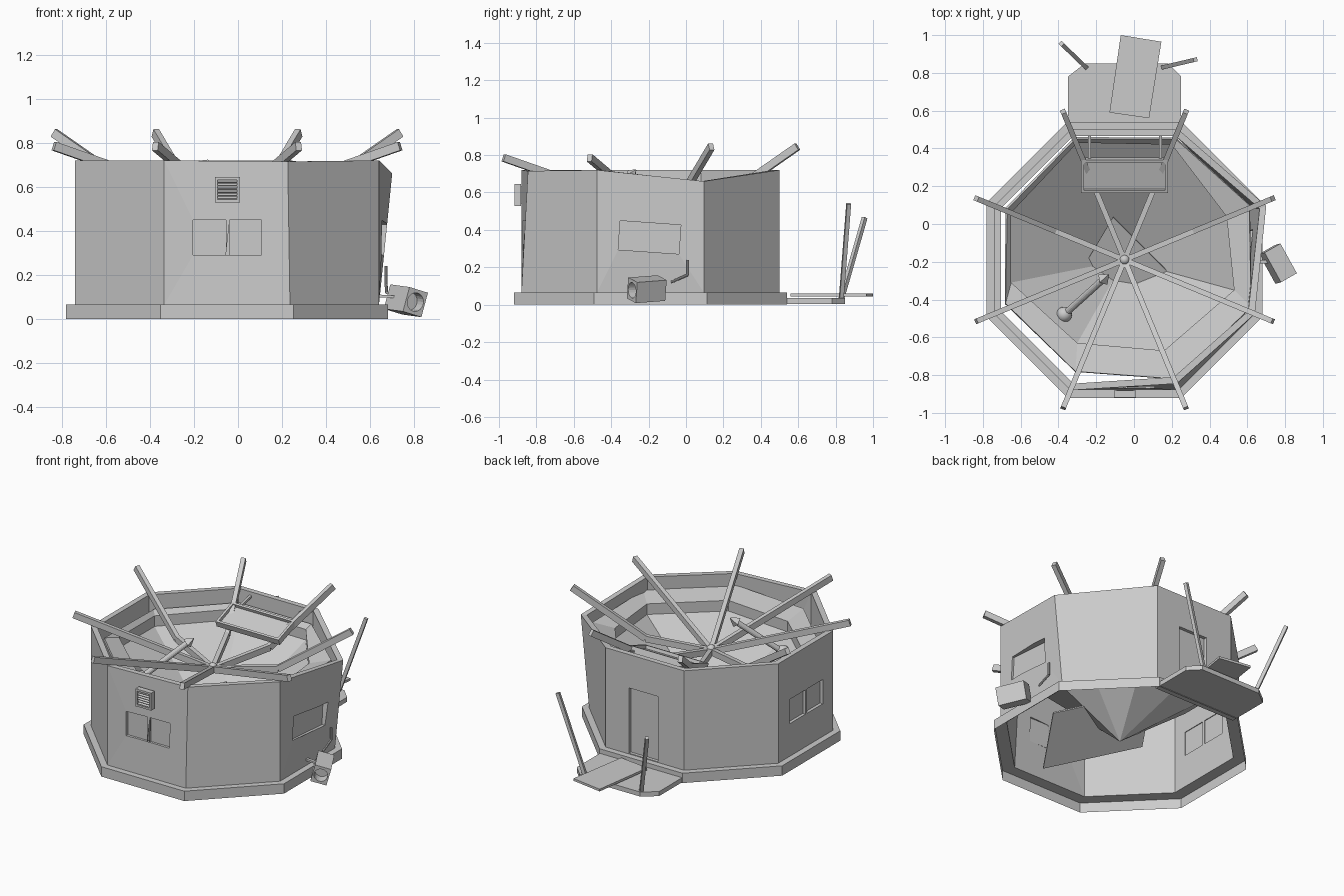
import bpy, bmesh
from math import radians, cos, sin, pi
from mathutils import Vector, Matrix, Euler

if "Cube" in bpy.data.objects:
    bpy.data.objects.remove(bpy.data.objects["Cube"])

CX, CY = -0.05, -0.19


def mesh_obj(name, verts, faces):
    me = bpy.data.meshes.new(name)
    bm = bmesh.new()
    vs = [bm.verts.new(v) for v in verts]
    for f in faces:
        bm.faces.new([vs[i] for i in f])
    bmesh.ops.recalc_face_normals(bm, faces=bm.faces)
    bm.to_mesh(me)
    bm.free()
    ob = bpy.data.objects.new(name, me)
    bpy.context.collection.objects.link(ob)
    return ob


def prism(name, poly, z0, z1):
    n = len(poly)
    v = [(x, y, z0) for x, y in poly] + [(x, y, z1) for x, y in poly]
    f = [range(n), range(n, 2 * n)]
    f += [(i, (i + 1) % n, (i + 1) % n + n, i + n) for i in range(n)]
    return mesh_obj(name, v, f)


def box(name, loc, dims, rot=(0, 0, 0)):
    ob = prism(name, [(-.5, -.5), (.5, -.5), (.5, .5), (-.5, .5)], -.5, .5)
    ob.data.transform(Matrix.Diagonal((*dims, 1)))
    ob.location = loc
    ob.rotation_euler = rot
    return ob


def beam(name, a, b, w, h):
    a, b = Vector(a), Vector(b)
    x = (b - a).normalized()
    y = Vector((0, 0, 1)).cross(x).normalized()
    rot = Matrix((x, y, x.cross(y))).transposed().to_euler()
    return box(name, (a + b) / 2, ((b - a).length, w, h), rot)


def rod(name, a, b, r1, r2, sides=12):
    a, b = Vector(a), Vector(b)
    bpy.ops.mesh.primitive_cone_add(vertices=sides, radius1=r1, radius2=r2, depth=(b - a).length,
                                    location=(a + b) / 2,
                                    rotation=(b - a).to_track_quat('Z', 'Y').to_euler())
    bpy.context.object.name = name
    return bpy.context.object


def ball(name, loc, r):
    bpy.ops.mesh.primitive_uv_sphere_add(segments=16, ring_count=8, radius=r, location=loc)
    bpy.context.object.name = name
    bpy.ops.object.shade_smooth_by_angle()


def cut(ob, cutter):
    m = ob.modifiers.new("cut", 'BOOLEAN')
    m.operation, m.solver, m.object = 'DIFFERENCE', 'EXACT', cutter
    bpy.context.view_layer.update()
    bpy.context.view_layer.objects.active = ob
    bpy.ops.object.modifier_apply(modifier=m.name)
    bpy.data.objects.remove(cutter)


def octagon(apothem, z):
    r = apothem / cos(pi / 8)
    return [Vector((CX + r * cos(pi / 8 + i * pi / 4), CY + r * sin(pi / 8 + i * pi / 4), z)) for i in range(8)]


def ring(name, ap_out, ap_in, z0, z1, shifts={}, sides=4):
    # sides=2 leaves the inside and underside open
    rows = [octagon(ap_out, z0), octagon(ap_out, z1), octagon(ap_in, z1), octagon(ap_in, z0)]
    for i, d in shifts.items():
        for row in rows[1:3]:
            row[i] += Vector(d)
    v = sum(rows[:max(3, sides)], [])
    f = []
    for r in range(sides):
        for i in range(8):
            j, s = (i + 1) % 8, (r + 1) % 4
            f.append((r * 8 + i, r * 8 + j, s * 8 + j, s * 8 + i))
    return mesh_obj(name, v, f)


# plinth and sagging eight-sided wall
ring("base_ring", .73, .655, 0, .065, sides=2)
wall = ring("wall", .69, .655, .065, .72, {0: (.06, 0, -.06), 6: (-.01, .035, -.005)})

# windows and door: openings with recessed panels
openings = [("front_window_left", (-.13, -.86, .37), (.15, .12, .16), 0),
            ("front_window_right", (.035, -.86, .37), (.145, .12, .16), 0),
            ("left_window_a", (-.72, -.285, .36), (.12, .165, .16), 0),
            ("left_window_b", (-.72, -.105, .36), (.12, .165, .16), 0),
            ("right_window", (.64, -.195, .36), (.14, .325, .155), radians(-4)),
            ("door", (-.04, .48, .285), (.21, .12, .43), 0)]
inset = {"f": .012, "l": .005, "r": -.006, "d": -.006}
for name, loc, d, tilt in openings:
    cut(wall, box("cutter", loc, d, (tilt, 0, 0)))
    thin, pos = list(d), Vector(loc)
    axis = 0 if name[0] in "lr" else 1
    thin[axis] = .01
    pos[axis] += inset[name[0]]
    box(name, pos, thin, (tilt, 0, 0))

# front vent with slats
box("vent_back", (-.048, -.888, .587), (.09, .02, .09))
for s in (-1, 1):
    box("vent_side", (-.048 + s * .051, -.9, .587), (.013, .036, .116))
    box("vent_rail", (-.048, -.9, .587 + s * .051), (.115, .036, .013))
for k in range(6):
    box("vent_slat", (-.048, -.903, .55 + k * .015), (.09, .02, .004), (radians(30), 0, 0))

# collapsed roof: rim shelf, short drop, then a funnel down to the floor
outer = [(.61, .1), (.22, .45), (-.31, .45), (-.67, .08), (-.68, -.42), (-.31, -.78), (.22, -.82), (.62, -.44)]
mid = [(.49, .04), (.2, .42), (-.3, .43), (-.65, .06), (-.65, -.31), (-.3, -.63), (.16, -.67), (.53, -.35)]
v = [(x, y, .635) for x, y in outer] + [(x, y, .605) for x, y in mid]
v += [(x, y, .535) for x, y in mid] + [(CX, CY, .07)]
f = []
for i in range(8):
    j = (i + 1) % 8
    f += [(i, j, j + 8, i + 8), (i + 8, j + 8, j + 16, i + 16), (i + 16, j + 16, 24)]
roof = mesh_obj("fallen_roof", v, f)
roof.modifiers.new("thickness", 'SOLIDIFY').thickness = .015

# loose roof sheet slumped under the front of the funnel
sheet = mesh_obj("loose_sheet", [(.31, -.38, .2), (.12, -.7, .03), (-.3, -.28, .15), (-.11, .04, .32)],
                 [(0, 1, 2, 3)])
sheet.modifiers.new("thickness", 'SOLIDIFY').thickness = .012

# rafters meeting at the hub; the back four are snapped upwards
HUB = Vector((CX, CY, .51))
ball("rafter_hub", HUB + Vector((0, 0, .015)), .027)
for i in range(8):
    a = pi / 8 + i * pi / 4
    d = Vector((cos(a), sin(a), 0))
    tip = Vector((CX, CY, .845 if i < 4 else .785)) + d * .85
    if i < 4:
        knee = Vector((CX, CY, .555)) + d * .4
        beam("rafter_inner", HUB, knee, .028, .04)
        beam("rafter_outer", knee, tip, .028, .04)
    else:
        beam("rafter", HUB, tip, .028, .04)

# roof hatch frame leaning on the rafters
tilt = Euler((radians(20), 0, 0))
for name, off, d in [("hatch_panel", (0, 0, -.008), (.44, .16, .015)),
                     ("hatch_rail", (0, .085, 0), (.46, .015, .04)), ("hatch_rail", (0, -.085, 0), (.46, .015, .04)),
                     ("hatch_side", (.222, 0, 0), (.016, .17, .04)), ("hatch_side", (-.222, 0, 0), (.016, .17, .04))]:
    o = Vector(off)
    o.rotate(tilt)
    box(name, Vector((-.05, .258, .64)) + o, d, tilt)
for x in (-.235, .14):
    beam("hatch_stay", (x, .34, .66), (x, .47, .69), .015, .015)

# stovepipe leaning in the funnel
p, q = Vector((-.37, -.48, .48)), Vector((-.165, -.295, .69))
ball("stovepipe_base", p, .042)
rod("stovepipe", p, q, .018, .018)
rod("stovepipe_cap", q, q + (q - p).normalized() * .05, .036, .004, 4)

# porch slab, fallen board and leaning posts
prism("porch", [(-.35, .5), (.25, .5), (.25, .78), (.18, .85), (-.26, .85), (-.35, .78)], .005, .035)
prism("porch_board", [(-.13, .59), (.08, .56), (.145, .965), (-.07, 1.0)], .045, .06)
beam("porch_post_left", (-.255, .83, .03), (-.385, .955, .465), .022, .022)
beam("porch_post_right", (.155, .83, .03), (.325, .87, .54), .022, .022)

# fallen fan unit with round recess beside the right wall
rot = Euler((radians(4), radians(15), radians(30)))
unit = box("fan_unit", (.762, -.21, .083), (.1, .18, .115), rot)
n = Vector((0, -1, 0))
n.rotate(rot)
c = Vector(unit.location)
cut(unit, rod("cutter", c + n * .03, c + n * .14, .042, .042, 20))

# bent pipe and bracket on the right wall
pts = [(.672, .01, .24), (.672, .01, .16), (.675, -.08, .12)]
for a, b in zip(pts, pts[1:]):
    rod("wall_pipe", a, b, .007, .007, 8)
beam("unit_bracket", (.64, -.2, .105), (.72, -.2, .1), .02, .012)
